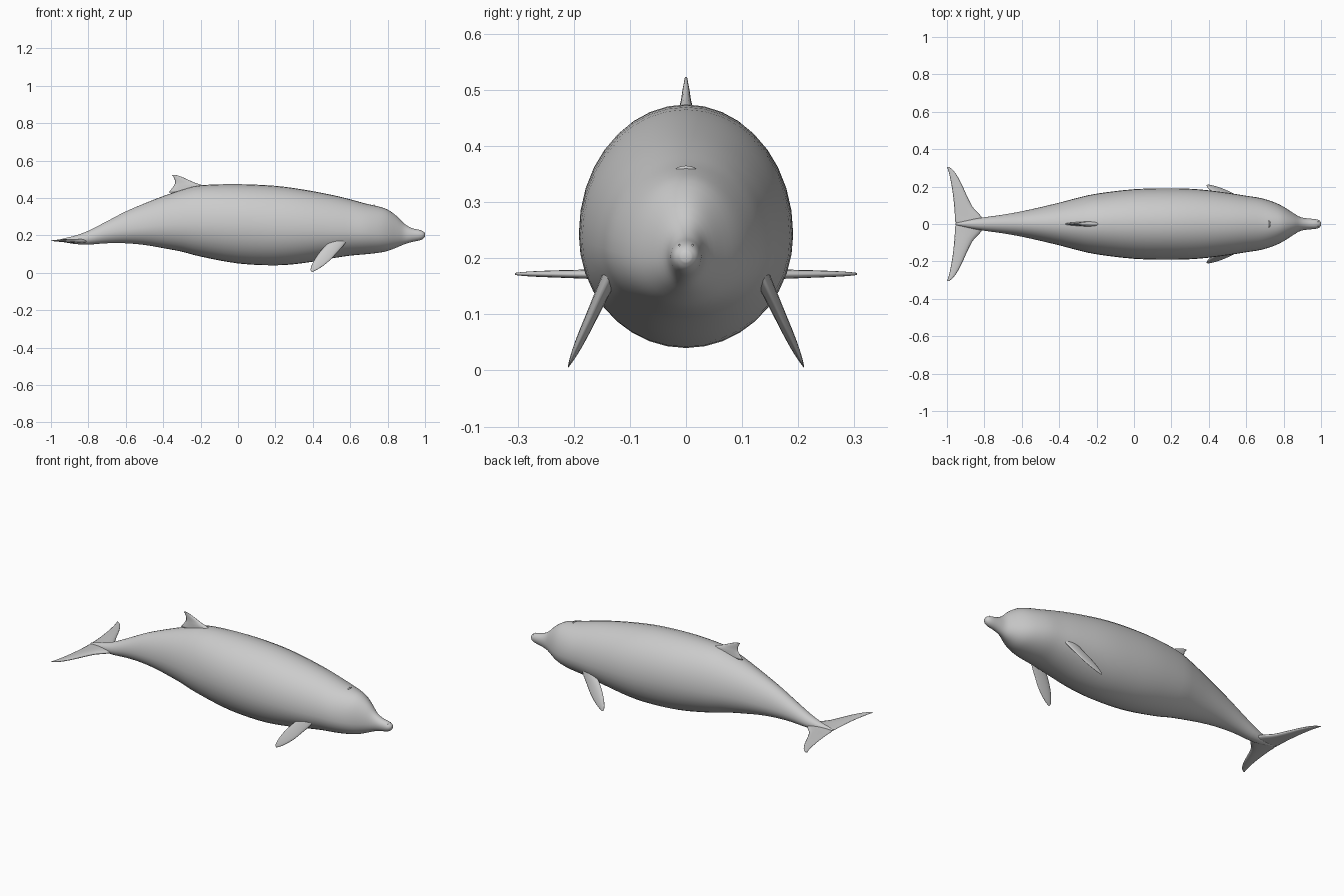
import bpy, bmesh, math
from mathutils import Vector

if "Cube" in bpy.data.objects:
    bpy.data.objects.remove(bpy.data.objects["Cube"])

grey = bpy.data.materials.new("whale grey")
grey.diffuse_color = (0.6, 0.6, 0.6, 1)
grey.use_nodes = True
grey.node_tree.nodes["Principled BSDF"].inputs["Base Color"].default_value = grey.diffuse_color


def spline(rows, steps):
    """Catmull-Rom through rows of numbers."""
    out = []
    for i in range(len(rows) - 1):
        p = [Vector(rows[min(max(i + k, 0), len(rows) - 1)]) for k in (-1, 0, 1, 2)]
        for s in range(steps):
            t = s / steps
            out.append(p[1] + 0.5 * t * (p[2] - p[0] + t * (2 * p[0] - 5 * p[1] + 4 * p[2] - p[3]
                       + t * (3 * (p[1] - p[2]) + p[3] - p[0]))))
    return out + [Vector(rows[-1])]


def loft(name, rings):
    """Skin closed rings of equal length and cap both ends."""
    bm = bmesh.new()
    vs = [[bm.verts.new(p) for p in ring] for ring in rings]
    n = len(vs[0])
    for a, b in zip(vs, vs[1:]):
        for i in range(n):
            bm.faces.new((a[i], a[(i + 1) % n], b[(i + 1) % n], b[i]))
    bm.faces.new(vs[0])
    bm.faces.new(vs[-1])
    bmesh.ops.recalc_face_normals(bm, faces=bm.faces)
    me = bpy.data.meshes.new(name)
    bm.to_mesh(me)
    bm.free()
    me.materials.append(grey)
    for f in me.polygons:
        f.use_smooth = True
    ob = bpy.data.objects.new(name, me)
    bpy.context.collection.objects.link(ob)
    return ob


def fin(name, rows, point, normal, steps=3):
    """Rows are span, leading, trailing, half thickness; point maps (span, chord) to space."""
    rings = []
    for span, lead, trail, thick in spline(rows, steps):
        ring = []
        for k in range(14):
            a = 2 * math.pi * k / 14
            u = 0.5 - 0.5 * math.cos(a)
            t = thick * math.sin(a) * (1.15 - 0.6 * u)
            ring.append(point(span, lead + (trail - lead) * u) + normal * t)
        rings.append(ring)
    return loft(name, rings)


# Body: x, top, widest height, bottom, half width
body = [
    (1.0, .212, .203, .194, .009), (.99, .222, .203, .182, .02), (.97, .23, .203, .173, .026),
    (.93, .239, .203, .165, .03), (.89, .262, .203, .153, .037), (.85, .302, .203, .136, .06),
    (.8, .338, .205, .117, .092), (.75, .355, .208, .107, .116), (.68, .371, .215, .099, .138),
    (.6, .393, .22, .092, .151), (.5, .417, .225, .077, .167), (.35, .445, .235, .052, .185),
    (.2, .465, .242, .04, .191), (0, .474, .255, .05, .186), (-.2, .468, .26, .087, .162),
    (-.3, .444, .26, .113, .14), (-.4, .41, .255, .132, .114), (-.5, .371, .243, .149, .09),
    (-.6, .328, .23, .158, .068), (-.7, .276, .212, .158, .05), (-.8, .225, .185, .151, .036),
    (-.87, .199, .176, .154, .024), (-.92, .187, .174, .162, .013), (-.955, .178, .174, .17, .004)]
rings = []
for x, top, mid, low, w in spline(body, 3):
    ring = []
    for k in range(36):
        a = 2 * math.pi * k / 36
        s = math.sin(a)
        ring.append((x, w * math.cos(a), mid + s * (top - mid if s > 0 else mid - low)))
    rings.append(ring)
loft("body", rings)

# Tail flukes, one sweep from tip to tip
half = [(.018, -.80, -.957, .013), (.05, -.825, -.958, .012), (.09, -.862, -.961, .011),
        (.15, -.893, -.967, .01), (.21, -.92, -.976, .008), (.26, -.947, -.986, .006),
        (.29, -.97, -.994, .004), (.305, -.99, -1.0, .002)]
flukes = [(-s, a, b, t) for s, a, b, t in reversed(half)] + [(0, -.78, -.95, .014)] + half
fin("tail_flukes", flukes, lambda s, c: Vector((c, s, .172 - .02 * max(0, c + .95))), Vector((0, 0, 1)))

# Dorsal fin
dorsal = [(.43, -.16, -.37, .016), (.465, -.185, -.343, .014), (.482, -.232, -.337, .01),
          (.5, -.272, -.339, .007), (.514, -.303, -.346, .004), (.523, -.33, -.354, .002)]
fin("dorsal_fin", dorsal, lambda s, c: Vector((c, 0, s)), Vector((0, 1, 0)))

# Flippers, swept back, down and outward
flipper = [(-.04, -.026, .03, .017), (0, -.036, .034, .016), (.05, -.04, .034, .014),
           (.1, -.04, .034, .012), (.15, -.034, .028, .01), (.19, -.024, .018, .007),
           (.215, -.012, .008, .003), (.222, -.003, .003, .001)]
for side, label in ((1, "left"), (-1, "right")):
    root, tip = Vector((.535, .138 * side, .162)), Vector((.39, .211 * side, .004))
    along = (tip - root).normalized()
    normal = Vector((0, .91 * side, .42))
    normal = (normal - along * normal.dot(along)).normalized()
    across = along.cross(normal) * side
    fin(label + "_flipper", flipper,
        lambda s, c: root + along * s + across * c, normal)

# Blowhole: a raised crescent lip on the forehead
lip = []
for k in range(13):
    a = math.pi * (k / 12 - .5)
    r = .0005 + .004 * math.cos(a)
    c = Vector((.712 + .014 * math.cos(a), .024 * math.sin(a), .3605 - .006 * math.sin(a) ** 2))
    lip.append([c + Vector((r * math.cos(b), 0, r * math.sin(b)))
                for b in (math.pi * j / 4 for j in range(8))])
loft("blowhole_lip", lip)

# Two small teeth at the beak tip
for side, label in ((1, "left"), (-1, "right")):
    tooth = [[(.983 + r * math.cos(b), .012 * side + r * math.sin(b), z)
              for b in (math.pi * j / 4 for j in range(8))]
             for r, z in ((.004, .205), (.004, .216), (.001, .225))]
    loft(label + "_tooth", tooth)
